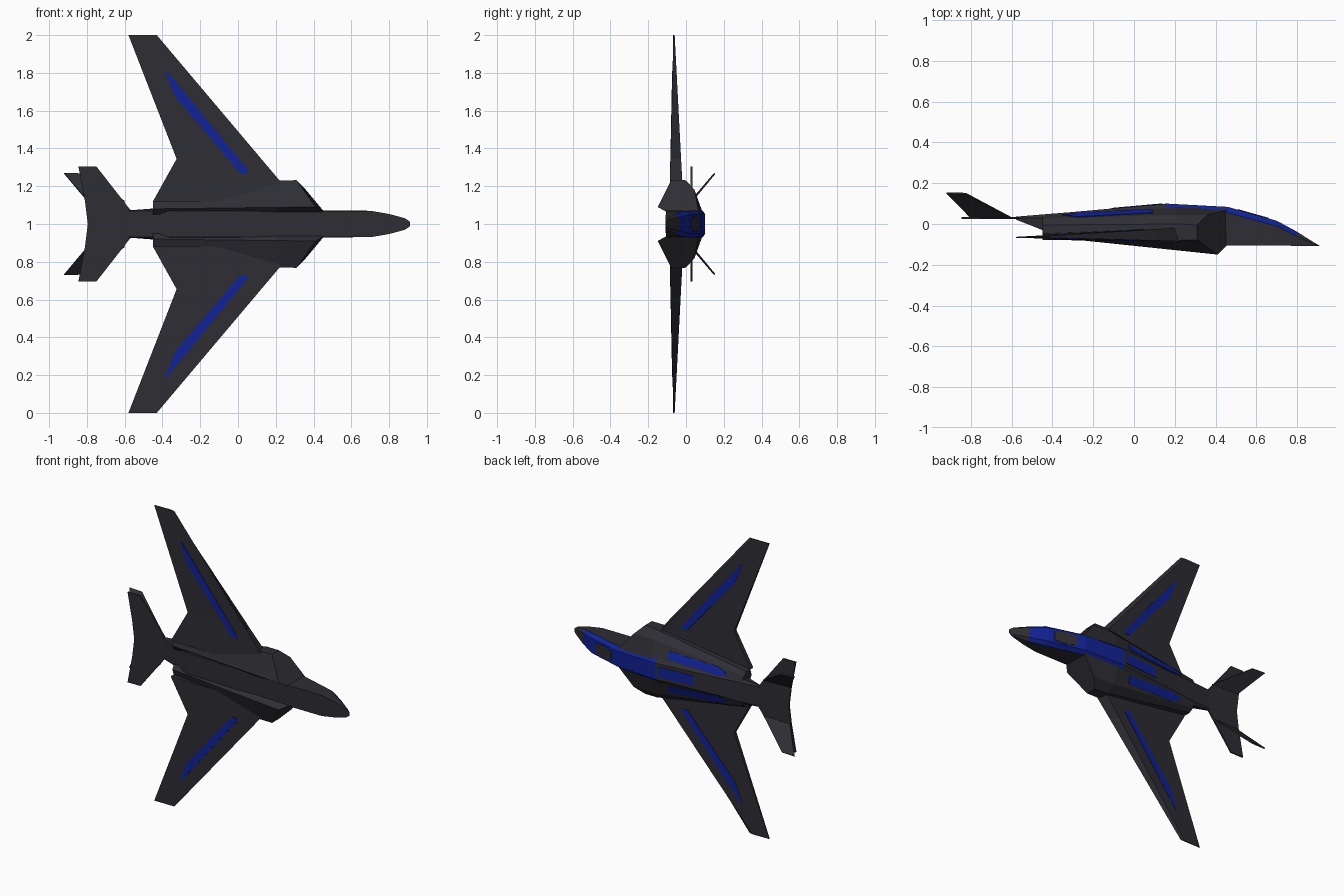
import bpy, bmesh

if "Cube" in bpy.data.objects:
    bpy.data.objects.remove(bpy.data.objects["Cube"])


def mat(name, c):
    m = bpy.data.materials.new(name)
    m.diffuse_color = (*c, 1)
    m.use_nodes = True
    m.node_tree.nodes["Principled BSDF"].inputs["Base Color"].default_value = m.diffuse_color
    return m


GREY = mat("dark_grey", (0.027, 0.027, 0.034))
BLUE = mat("deep_blue", (0.006, 0.016, 0.30))


# local coordinates: x = forward, s = distance out along the span, y = up out of the back
def finish(name, bm, mats):
    bmesh.ops.recalc_face_normals(bm, faces=bm.faces)
    me = bpy.data.meshes.new(name)
    bm.to_mesh(me)
    bm.free()
    for m in mats:
        me.materials.append(m)
    ob = bpy.data.objects.new(name, me)
    bpy.context.collection.objects.link(ob)
    return ob


def loft(name, sections, side=1, mats=(GREY,), rule=None):
    """Skin closed sections of (x, s, y) points."""
    bm = bmesh.new()
    rings = [[bm.verts.new((x, y, 1 + side * s)) for x, s, y in sec] for sec in sections]
    n = len(rings[0])
    for a, b in zip(rings, rings[1:]):
        for i in range(n):
            j = (i + 1) % n
            f = bm.faces.new((a[i], a[j], b[j], b[i]))
            if rule:
                f.material_index = rule(i, f.calc_center_median().x)
    bm.faces.new(rings[0])
    bm.faces.new(rings[-1])
    return finish(name, bm, mats)


def slab(name, pts, side, offset, m=GREY):
    """Thin plate: outline pts thickened by +-offset (dx, ds, dy)."""
    shift = lambda k: [tuple(p[i] + k * offset[i] for i in range(3)) for p in pts]
    return loft(name, [shift(-1), shift(1)], side, (m,))


def lerp(a, b, t):
    return a + (b - a) * t


# fuselage: x, top y, top half width, shoulder y, shoulder width, belly y, belly width
BODY = [(-.58, .036, .065, .03, .072, .022, .07), (-.41, .05, .065, .03, .085, -.045, .07),
        (-.31, .058, .06, .035, .09, -.078, .07), (.16, .10, .055, .075, .085, -.094, .07),
        (.46, .084, .052, .055, .072, -.105, .07), (.70, .016, .048, -.01, .069, -.106, .07),
        (.80, -.038, .036, -.062, .052, -.107, .053), (.885, -.092, .022, -.099, .03, -.108, .03),
        (.91, -.106, .01, -.107, .012, -.109, .012)]
secs = [[(x, wt, yt), (x, ws, ys), (x, wb, yb), (x, -wb, yb), (x, -ws, ys), (x, -wt, yt)]
        for x, yt, wt, ys, ws, yb, wb in BODY]
# canopy glazing is blue on the top and the shoulders
loft("fuselage", secs, 1, (GREY, BLUE), lambda i, x: int(i in (0, 4, 5) and .16 < x < .80))


def top_y(x):
    for a, b in zip(BODY, BODY[1:]):
        if a[0] <= x <= b[0]:
            return lerp(a[1], b[1], (x - a[0]) / (b[0] - a[0]))


# grey panel in the glazing and blue panel on the spine
slab("canopy_panel", [(x, s, top_y(x)) for x, s in
     ((.51, -.03), (.51, .03), (.58, .042), (.66, .03), (.66, -.03), (.58, -.042))], 1, (0, 0, .003))
slab("spine_panel", [(x, s, top_y(x)) for x, s in
     ((-.11, -.034), (-.11, .034), (.14, .034), (.14, -.034))], 1, (0, 0, .003), BLUE)

# engine ducts: rear, middle and slanted mouth
DUCT = [[(-.45, .06, .046), (-.45, .10, .026), (-.45, .12, -.005), (-.45, .12, -.045),
         (-.45, .08, -.06), (-.45, .05, -.04)],
        [(.2, .07, .085), (.2, .18, .045), (.22, .23, 0), (.22, .23, -.08),
         (.2, .088, -.128), (.2, .06, -.09)],
        [(.46, .06, .068), (.36, .18, .045), (.31, .232, -.005), (.31, .232, -.078),
         (.41, .09, -.15), (.455, .065, -.105)]]

# wing stations: span, leading x, trailing x, bottom y, ridge y, trailing y
WING = [(.12, .313, -.45, -.088, -.014, -.048), (.345, .123, -.325, -.082, -.026, -.05),
        (1.0, -.43, -.58, -.067, -.06, -.063)]


def wing_y(x, s, top):
    for a, b in zip(WING, WING[1:]):
        if a[0] <= s <= b[0]:
            t = (s - a[0]) / (b[0] - a[0])
            _, le, te, yb, yr, yt = (lerp(p, q, t) for p, q in zip(a, b))
            if top:
                return lerp(yr, yt, (le - .025 - x) / (le - .025 - te))
            return lerp(yb, yt - .006, (le - x) / (le - te) * .3)


# wing stripe: span, rear x, front x
STRIPE = [(.27, .01, .05), (.29, -.007, .05), (.345, -.053, .005), (.51, -.193, -.13),
          (.67, -.33, -.26), (.79, -.38, -.36), (.81, -.382, -.376)]

for side, tag in ((1, "left"), (-1, "right")):
    loft("engine_duct_" + tag, DUCT, side)

    # blue plate on the upper deck of the duct
    deck = []
    for x, t in ((-.35, .45), (-.27, .12), (.09, .22), (.09, .72), (-.27, .95)):
        u = (x + .45) / .65
        p, q = ([lerp(DUCT[0][k][i], DUCT[1][k][i], u) for i in range(3)] for k in (0, 1))
        deck.append((x, lerp(p[1], q[1], t), lerp(p[2], q[2], t)))
    slab("deck_panel_" + tag, deck, side, (0, .0015, .004), BLUE)

    # wing with bevelled leading edge and flat underside
    loft("wing_" + tag, [[(le, s, yb), (le - .025, s, yr), (te, s, yt),
                          (te, s, lerp(yb, yt - .006, .3)) ] for s, le, te, yb, yr, yt in WING], side)
    for top in (True, False):
        loft("wing_stripe_%s_%s" % ("upper" if top else "lower", tag),
             [[(x, s, wing_y(x, s, top) + d) for x, d in
               ((r, -.003), (f, -.003), (f, .003), (r, .003))] for s, r, f in STRIPE], side, (BLUE,))

    # tailplane and outward canted fin
    slab("tailplane_" + tag, [(-.50, 0, .03), (-.57, .075, .03), (-.75, .305, .03),
                              (-.845, .305, .03), (-.81, .12, .03), (-.795, 0, .03)], side, (0, 0, .005))
    slab("tail_fin_" + tag, [(-.60, .12, .03), (-.825, .265, .15), (-.92, .268, .152),
                             (-.80, .125, .03)], side, (0, -.003, .003))
